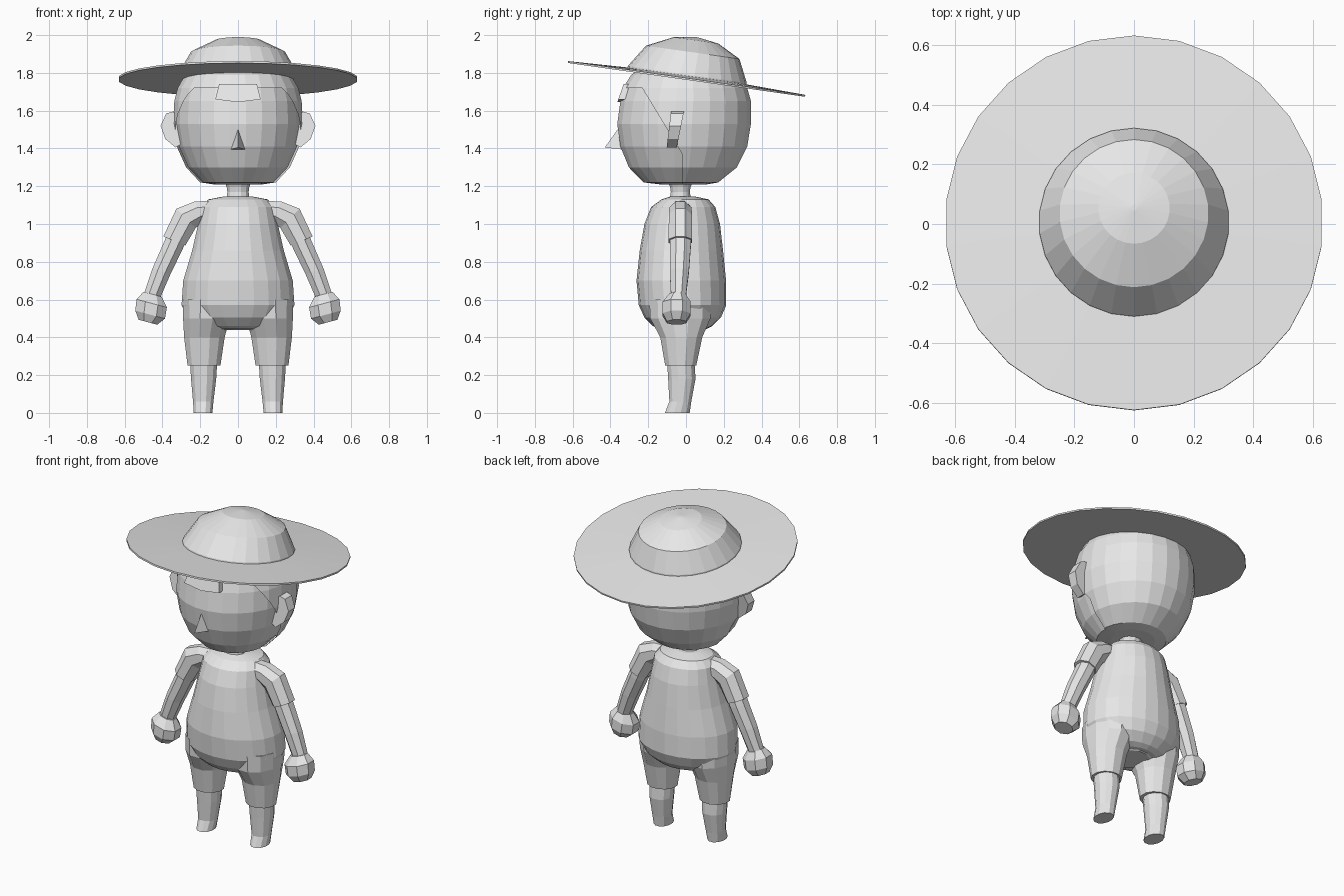
import bpy, bmesh, math
from mathutils import Vector

grey = bpy.data.materials.new("light grey")
grey.diffuse_color = (0.8, 0.8, 0.8, 1)


def finish(bm, name):
    bmesh.ops.recalc_face_normals(bm, faces=bm.faces[:])
    me = bpy.data.meshes.new(name)
    bm.to_mesh(me)
    bm.free()
    me.materials.append(grey)
    ob = bpy.data.objects.new(name, me)
    bpy.context.collection.objects.link(ob)
    return ob


def loft_mesh(rings, n):
    """Rings are (x, y, z, half width, half depth, roll about y in degrees)."""
    bm = bmesh.new()
    loops = []
    for x, y, z, a, b, roll in rings:
        r = math.radians(roll)
        side = Vector((math.cos(r), 0, math.sin(r)))
        loop = []
        for i in range(n):
            t = 2 * math.pi * (i + 0.5) / n
            loop.append(bm.verts.new(Vector((x, y, z)) + side * a * math.cos(t)
                                     + Vector((0, b * math.sin(t), 0))))
        loops.append(loop)
    for p, q in zip(loops, loops[1:]):
        for i in range(n):
            j = (i + 1) % n
            bm.faces.new((p[i], p[j], q[j], q[i]))
    bm.faces.new(loops[0][::-1])
    bm.faces.new(loops[-1])
    return bm


def loft(name, rings, n):
    return finish(loft_mesh(rings, n), name)


def pair(name, rings, n):
    """Left and right copies of a lofted limb part."""
    for label, s in (("right_", 1), ("left_", -1)):
        loft(label + name, [(s * x, y, z, a, b, s * r) for x, y, z, a, b, r in rings], n)


def plate(name, front, back):
    """Solid between two matching outlines."""
    bm = bmesh.new()
    f = [bm.verts.new(p) for p in front]
    k = [bm.verts.new(p) for p in back]
    bm.faces.new(f)
    bm.faces.new(k[::-1])
    for i in range(len(f)):
        j = (i + 1) % len(f)
        bm.faces.new((f[i], k[i], k[j], f[j]))
    return finish(bm, name)


# Head: (z, half width, front y, back y)
HEAD = [(1.21, 0.12, -0.14, 0.10), (1.22, 0.19, -0.225, 0.16),
        (1.30, 0.265, -0.305, 0.26), (1.41, 0.315, -0.35, 0.315),
        (1.53, 0.335, -0.367, 0.335), (1.65, 0.328, -0.35, 0.335),
        (1.72, 0.31, -0.325, 0.315), (1.79, 0.27, -0.28, 0.27),
        (1.86, 0.18, -0.17, 0.19)]


def head_rings(grow):
    return [(0, (f + k) / 2, z, w + grow, (k - f) / 2 + grow, 0) for z, w, f, k in HEAD]


loft("head", head_rings(0), 24)

# Hair shell, cut open around the face
bm = loft_mesh(head_rings(0.012), 24)
slant = Vector((0, 0.33, 0.2)).normalized()
seam = Vector((0, -0.02, 1.37))
for co, no in ((Vector((0, 0, 1.72)), Vector((0, 0, 1))), (seam, slant),
               (seam, Vector((0, 1, 0)))):
    bmesh.ops.bisect_plane(bm, geom=bm.verts[:] + bm.edges[:] + bm.faces[:],
                           plane_co=co, plane_no=no)
gone = []
for f in bm.faces:
    c = f.calc_center_median()
    if c.z < 1.72 and (c.y < seam.y if c.z < 1.37 else (c - seam).dot(slant) < 0):
        gone.append(f)
bmesh.ops.delete(bm, geom=gone, context='FACES')
finish(bm, "hair")

# Fringe in the middle of the forehead
outline = [(-0.10, 1.74), (-0.12, 1.66), (0, 1.645), (0.12, 1.66), (0.10, 1.74)]
plate("fringe", [(x, -0.362 + (z - 1.65) * 0.35, z) for x, z in outline],
      [(x, -0.25, z) for x, z in outline])

# Nose
bm = bmesh.new()
v = [bm.verts.new(p) for p in ((-0.038, -0.34, 1.395), (0.038, -0.34, 1.395),
                               (0, -0.43, 1.405), (0, -0.355, 1.51))]
for ids in ((0, 1, 2), (0, 2, 3), (1, 3, 2), (0, 3, 1)):
    bm.faces.new([v[i] for i in ids])
finish(bm, "nose")

# Ears, leaning forward toward the lobe
ear = [(0.29, 1.57), (0.345, 1.595), (0.38, 1.585), (0.41, 1.52), (0.385, 1.45),
       (0.33, 1.405), (0.29, 1.43)]
for label, s in (("right", 1), ("left", -1)):
    plate(label + "_ear",
          [(s * x, -0.08 - (1.59 - z) * 0.12, z) for x, z in ear],
          [(s * x, -0.012 - (1.59 - z) * 0.2, z) for x, z in ear])

# Hat: brim and crown share one tilted axis
TILT = math.radians(-8.1)
hat = []
hat.append(loft("hat_brim", [(0, 0, -0.009, 0.634, 0.634, 0), (0, 0, 0.001, 0.634, 0.634, 0),
                             (0, 0, 0.012, 0.318, 0.318, 0)], 26))
hat.append(loft("hat_crown", [(0, 0, 0, 0.32, 0.32, 0), (0, 0, 0.02, 0.318, 0.318, 0),
                              (0, 0.012, 0.14, 0.25, 0.25, 0), (0, 0.02, 0.205, 0.12, 0.12, 0),
                              (0, 0.02, 0.222, 0.01, 0.01, 0)], 26))
for ob in hat:
    ob.rotation_euler = (TILT, 0, 0)
    ob.location = (0, 0.004, 1.772)

# Neck
loft("neck", [(0, -0.03, 1.12, 0.065, 0.06, 0), (0, -0.03, 1.17, 0.058, 0.052, 0),
              (0, -0.03, 1.195, 0.062, 0.056, 0), (0, -0.03, 1.23, 0.075, 0.07, 0)], 12)

# Shirt body: (z, half width, front y, back y)
BODY = [(0.445, 0.14, -0.14, 0.11), (0.46, 0.20, -0.175, 0.14), (0.505, 0.265, -0.22, 0.185),
        (0.57, 0.302, -0.25, 0.213), (0.70, 0.293, -0.262, 0.212), (0.86, 0.245, -0.245, 0.196),
        (1.00, 0.213, -0.22, 0.18), (1.09, 0.195, -0.185, 0.155), (1.13, 0.16, -0.13, 0.12),
        (1.145, 0.08, -0.085, 0.05)]
loft("shirt_body", [(0, (f + k) / 2, z, w, (k - f) / 2, 0) for z, w, f, k in BODY], 22)

# Arms: sleeve, forearm and fist
pair("sleeve", [(0.13, -0.03, 1.07, 0.06, 0.06, 72), (0.205, -0.03, 1.065, 0.064, 0.065, 65),
                (0.275, -0.03, 1.03, 0.078, 0.066, 45), (0.337, -0.03, 0.91, 0.068, 0.067, 22)], 8)
pair("forearm", [(0.31, -0.03, 0.96, 0.058, 0.06, 22), (0.345, -0.03, 0.88, 0.057, 0.06, 20),
                 (0.405, -0.035, 0.75, 0.054, 0.055, 20),
                 (0.455, -0.04, 0.62, 0.048, 0.043, 15)], 8)
pair("fist", [(0.452, -0.045, 0.628, 0.054, 0.045, 15), (0.457, -0.05, 0.58, 0.09, 0.08, 15),
              (0.465, -0.05, 0.52, 0.088, 0.08, 15), (0.477, -0.05, 0.48, 0.055, 0.055, 15)], 8)

# Trouser legs and shins
pair("trouser_leg", [(0.165, -0.03, 0.60, 0.132, 0.17, 0), (0.167, -0.03, 0.50, 0.128, 0.165, 0),
                     (0.178, -0.025, 0.40, 0.111, 0.115, 0),
                     (0.18, -0.028, 0.25, 0.09, 0.085, 0)], 12)
pair("shin", [(0.182, -0.028, 0.28, 0.075, 0.075, 0), (0.182, -0.022, 0.18, 0.069, 0.075, 0),
              (0.184, -0.03, 0.06, 0.056, 0.06, 0), (0.185, -0.046, 0.0, 0.051, 0.068, 0)], 12)

# Hips joining the legs under the shirt
loft("hips", [(0, -0.02, 0.44, 0.10, 0.10, 0), (0, -0.02, 0.47, 0.20, 0.14, 0),
              (0, -0.02, 0.56, 0.28, 0.18, 0)], 12)
